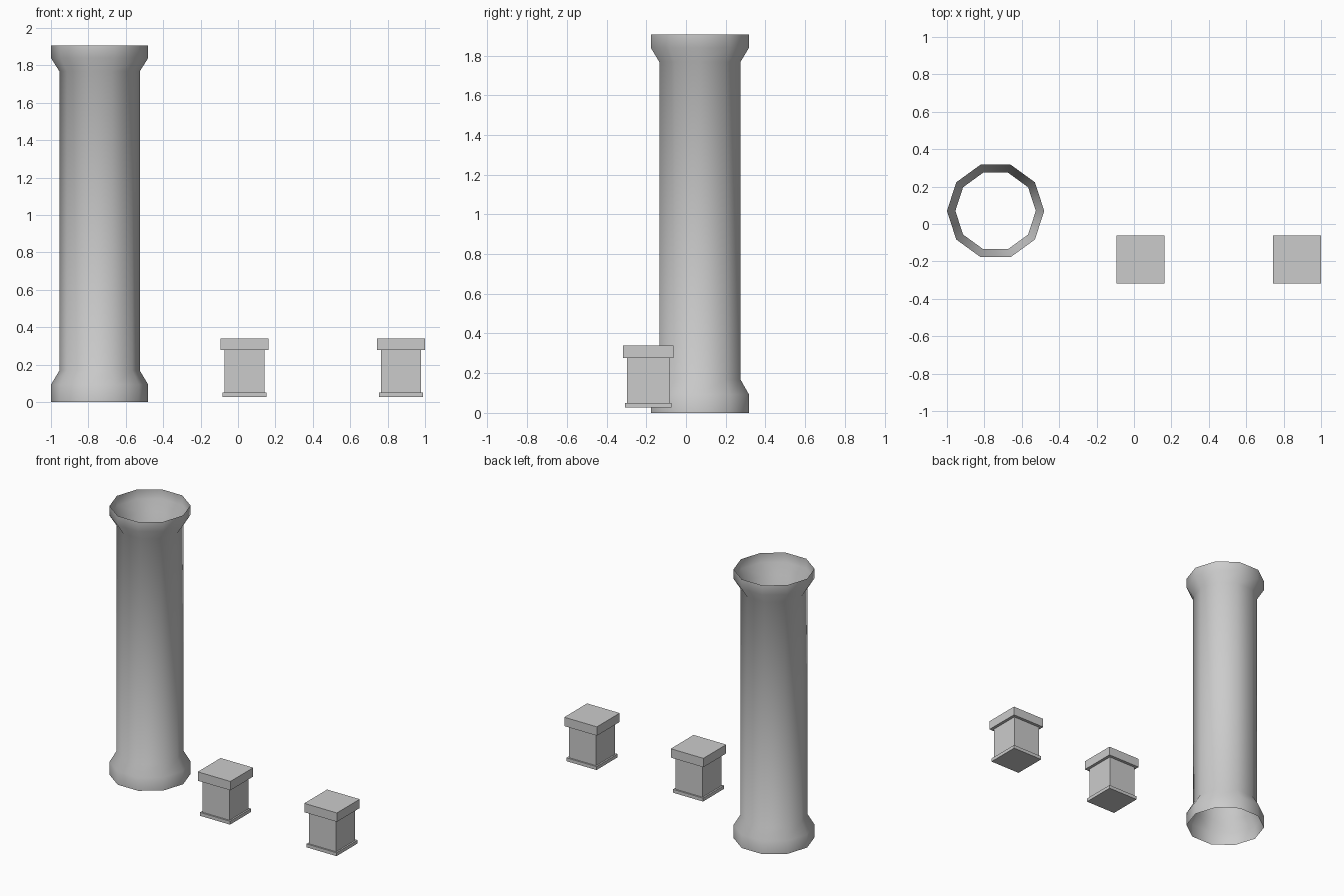
import bpy, bmesh
from math import cos, sin, pi, sqrt

if "Cube" in bpy.data.objects:
    bpy.data.objects.remove(bpy.data.objects["Cube"])


def lathe(name, profile, sides, location, start=0.0, capped=False):
    """Stack rings of (radius, height) into a polygonal solid or open tube."""
    bm = bmesh.new()
    rings = [[bm.verts.new((r * cos(start + 2 * pi * i / sides),
                            r * sin(start + 2 * pi * i / sides), z))
              for i in range(sides)] for r, z in profile]
    for low, high in zip(rings, rings[1:]):
        for i in range(sides):
            j = (i + 1) % sides
            bm.faces.new((low[i], low[j], high[j], high[i]))
    if capped:
        bm.faces.new(rings[0][::-1])
        bm.faces.new(rings[-1])
    mesh = bpy.data.meshes.new(name)
    bm.to_mesh(mesh)
    bm.free()
    obj = bpy.data.objects.new(name, mesh)
    obj.location = location
    bpy.context.collection.objects.link(obj)
    return obj


# Ten-sided hollow column, open at both ends, with flared collars
column = lathe("column",
               [(0.26, 0), (0.26, 0.093), (0.215, 0.168),
                (0.215, 1.768), (0.26, 1.839), (0.26, 1.907)],
               10, (-0.74, 0.07, 0))
column.data.shade_smooth()

# Two square pedestals: thin base slab, body, overhanging cap
steps = [(0.118, 0.027), (0.118, 0.051), (0.107, 0.051),
         (0.107, 0.277), (0.128, 0.277), (0.128, 0.340)]
square = [(half * sqrt(2), z) for half, z in steps]
for name, x in (("middle_pedestal", 0.035), ("right_pedestal", 0.871)):
    lathe(name, square, 4, (x, -0.19, 0), start=pi / 4, capped=True)
